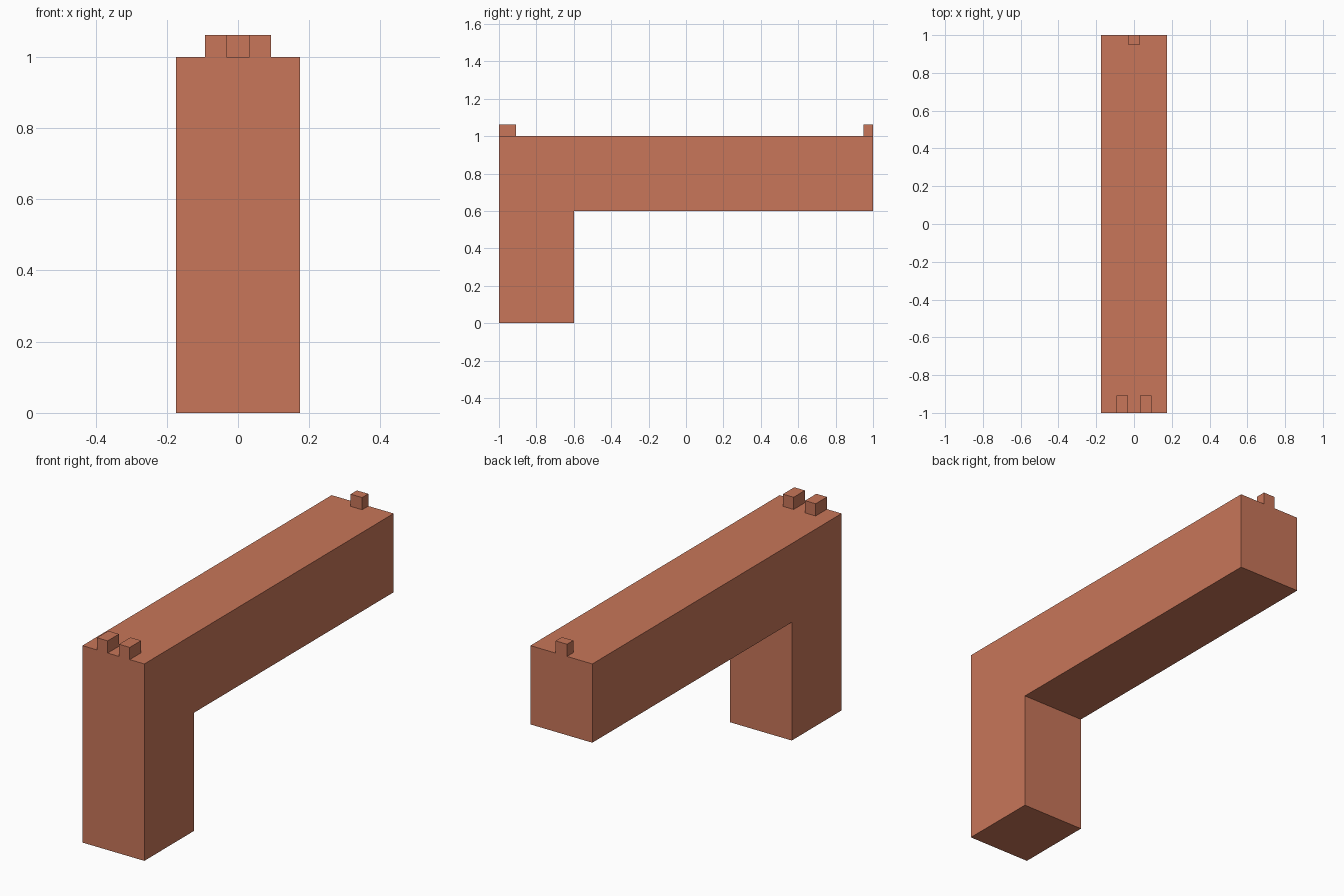
import bpy
import bmesh

if "Cube" in bpy.data.objects:
    bpy.data.objects.remove(bpy.data.objects["Cube"])

clay = bpy.data.materials.new("clay")
clay.diffuse_color = (0.58, 0.18, 0.10, 1.0)
clay.use_nodes = True
clay.node_tree.nodes["Principled BSDF"].inputs["Base Color"].default_value = clay.diffuse_color


def extrude_profile(name, points, x0, x1):
    """Extrude a closed (y, z) profile along x."""
    bm = bmesh.new()
    face = bm.faces.new([bm.verts.new((x0, y, z)) for y, z in points])
    ext = bmesh.ops.extrude_face_region(bm, geom=[face])
    moved = [v for v in ext["geom"] if isinstance(v, bmesh.types.BMVert)]
    bmesh.ops.translate(bm, verts=moved, vec=(x1 - x0, 0, 0))
    bmesh.ops.recalc_face_normals(bm, faces=bm.faces)
    mesh = bpy.data.meshes.new(name)
    bm.to_mesh(mesh)
    bm.free()
    mesh.materials.append(clay)
    obj = bpy.data.objects.new(name, mesh)
    bpy.context.collection.objects.link(obj)
    return obj


def block(name, x0, x1, y0, y1, z0, z1):
    return extrude_profile(name, [(y0, z0), (y1, z0), (y1, z1), (y0, z1)], x0, x1)


# L-shaped body: upright leg and long horizontal arm
extrude_profile("body", [(-1, 0), (-0.6, 0), (-0.6, 0.6),
                         (1, 0.6), (1, 1), (-1, 1)], -0.174, 0.174)

# Pair of notch blocks above the leg
for side, x0, x1 in (("left", -0.092, -0.032), ("right", 0.032, 0.092)):
    block(f"rear_notch_{side}", x0, x1, -1, -0.909, 1, 1.062)

# Single post at the far end of the arm
block("end_post", -0.032, 0.032, 0.95, 1, 1, 1.062)
